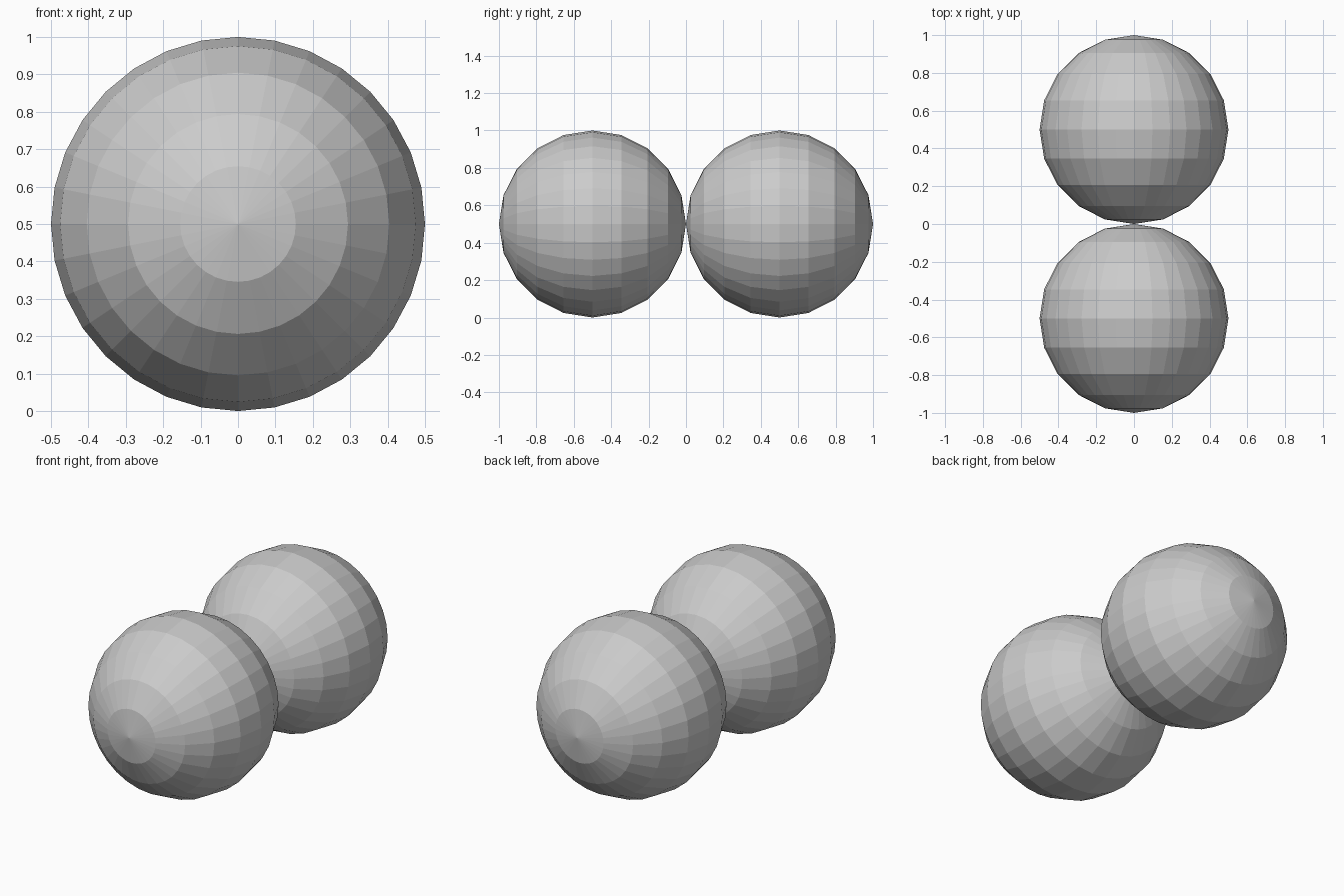
import bpy
from math import pi

if "Cube" in bpy.data.objects:
    bpy.data.objects.remove(bpy.data.objects["Cube"])

RADIUS = 0.5


def add_ball(name, y):
    # Flat-faceted ball, poles lying along the y axis
    bpy.ops.mesh.primitive_uv_sphere_add(
        segments=32, ring_count=10, radius=RADIUS,
        location=(0, y, RADIUS), rotation=(pi / 2, 0, 0))
    ball = bpy.context.object
    ball.name = name
    bpy.ops.object.shade_flat()
    return ball


# Two balls touching pole to pole at the centre
for name, side in (("front_ball", -1), ("back_ball", 1)):
    add_ball(name, side * RADIUS)
